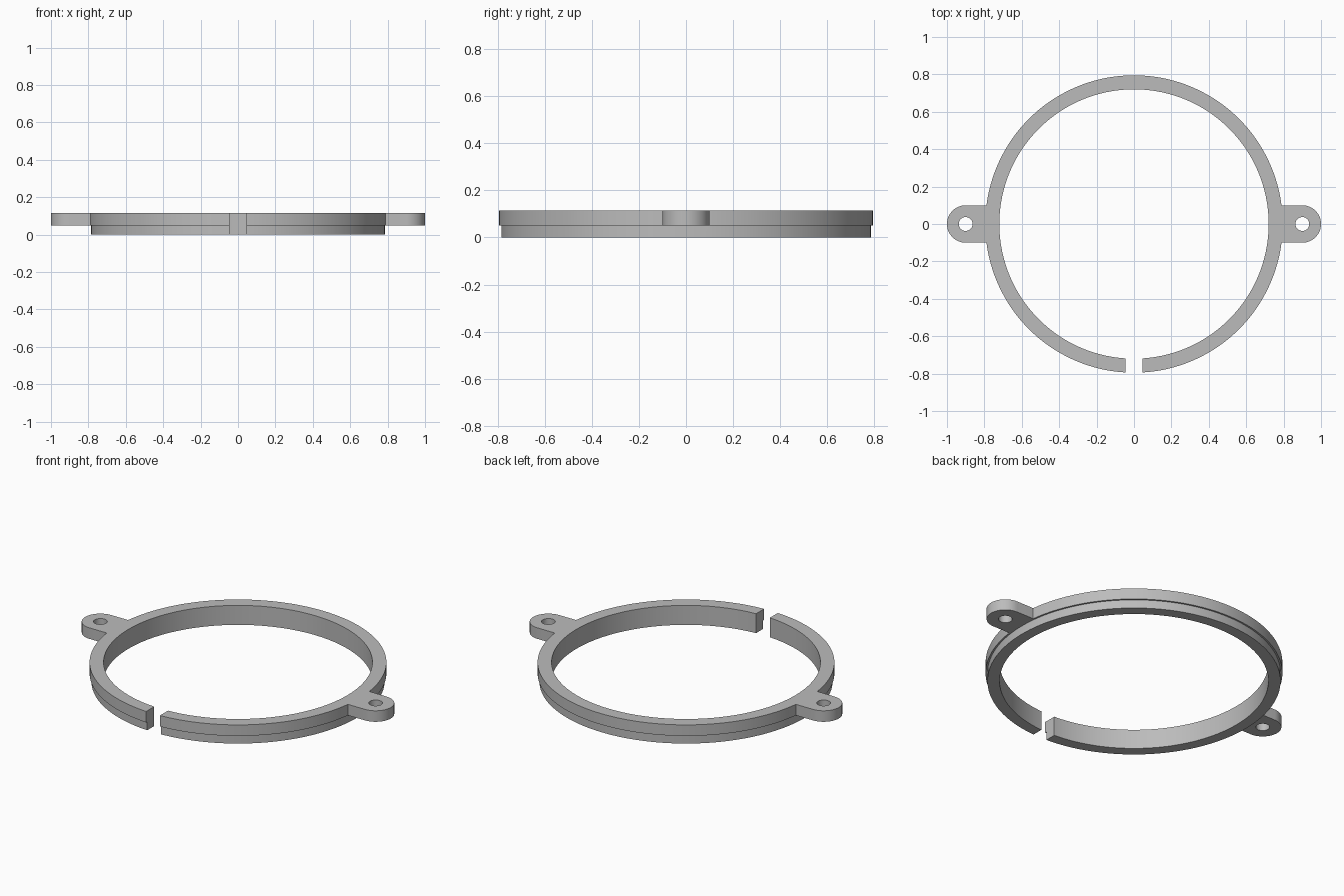
import bpy
import bmesh
from math import cos, sin, pi, radians
from mathutils import Matrix

if "Cube" in bpy.data.objects:
    bpy.data.objects.remove(bpy.data.objects["Cube"], do_unlink=True)

INNER, LOWER, OUTER = 0.72, 0.785, 0.795   # ring radii
STEP, TOP = 0.05, 0.115                    # step height and total height
EAR_X, EAR_R, HOLE_R = 0.9, 0.1, 0.037     # mounting ears
GAP = 0.09                                 # width of the front split

grey = bpy.data.materials.new("plain grey")
grey.use_nodes = True
color = (0.5, 0.5, 0.5, 1)
grey.diffuse_color = color
grey.node_tree.nodes["Principled BSDF"].inputs["Base Color"].default_value = color


def make_object(name, bm):
    bmesh.ops.recalc_face_normals(bm, faces=bm.faces)
    mesh = bpy.data.meshes.new(name)
    bm.to_mesh(mesh)
    bm.free()
    mesh.materials.append(grey)
    obj = bpy.data.objects.new(name, mesh)
    bpy.context.collection.objects.link(obj)
    return obj


def lathe(name, profile, steps=144):
    bm = bmesh.new()
    rings = []
    for i in range(steps):
        a = 2 * pi * i / steps
        rings.append([bm.verts.new((r * cos(a), r * sin(a), z)) for r, z in profile])
    n = len(profile)
    for i in range(steps):
        a, b = rings[i], rings[(i + 1) % steps]
        for j in range(n):
            k = (j + 1) % n
            bm.faces.new((a[j], b[j], b[k], a[k]))
    return make_object(name, bm)


def prism(name, outline, z0, z1):
    bm = bmesh.new()
    face = bm.faces.new([bm.verts.new((x, y, z0)) for x, y in outline])
    new = bmesh.ops.extrude_face_region(bm, geom=[face])["geom"]
    verts = [v for v in new if isinstance(v, bmesh.types.BMVert)]
    bmesh.ops.translate(bm, verts=verts, vec=(0, 0, z1 - z0))
    return make_object(name, bm)


def arc(x, r, start, end, steps):
    angles = [radians(start + (end - start) * i / steps) for i in range(steps + 1)]
    return [(x + r * cos(a), r * sin(a)) for a in angles]


# Stepped ring
ring = lathe("split_ring", [(INNER, 0), (LOWER, 0), (LOWER, STEP),
                            (OUTER, STEP), (OUTER, TOP), (INNER, TOP)])


def combine(tool, operation):
    mod = ring.modifiers.new(tool.name, "BOOLEAN")
    mod.operation, mod.solver, mod.object = operation, "EXACT", tool
    tool.hide_render = True
    bpy.context.view_layer.objects.active = ring
    bpy.ops.object.modifier_apply(modifier=mod.name)
    bpy.data.objects.remove(tool, do_unlink=True)


# Rounded ears, each with a screw hole
for side, name in ((1, "left"), (-1, "right")):
    ear = [(0.75, -EAR_R)] + arc(EAR_X, EAR_R, -90, 90, 32) + [(0.75, EAR_R)]
    hole = arc(EAR_X, HOLE_R, 0, 360, 40)[:-1]
    combine(prism(name + "_ear", [(side * x, y) for x, y in ear], STEP, TOP), "UNION")
    combine(prism(name + "_hole", [(side * x, y) for x, y in hole], -0.1, 0.2), "DIFFERENCE")

# Split at the front
half = GAP / 2
combine(prism("front_gap", [(-half, -1), (half, -1), (half, -0.5), (-half, -0.5)],
              -0.1, 0.2), "DIFFERENCE")

# Smooth curved walls, sharp rims
bpy.ops.object.select_all(action="DESELECT")
ring.select_set(True)
bpy.context.view_layer.objects.active = ring
bpy.ops.object.shade_smooth_by_angle(angle=radians(30))
